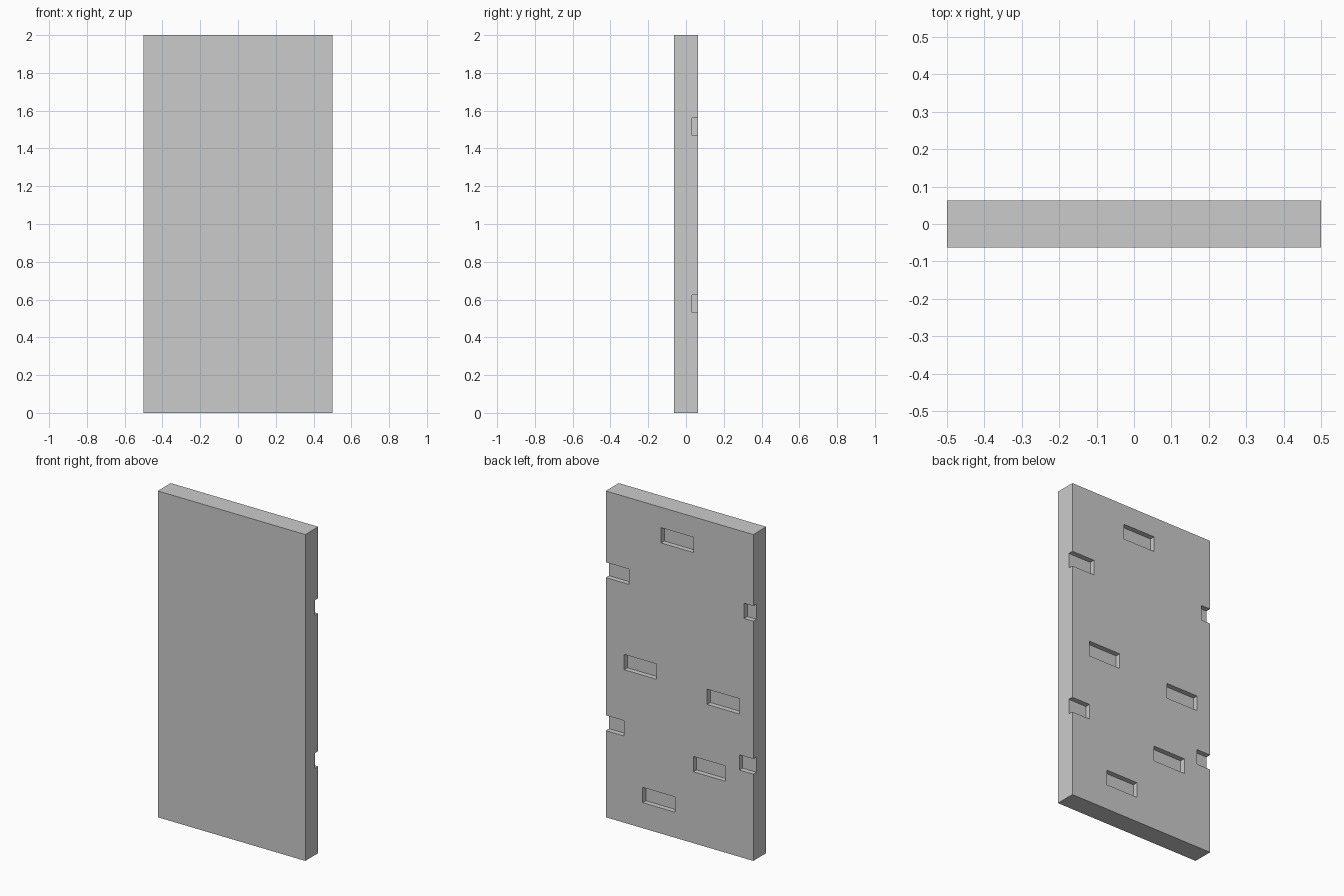
import bpy
import bmesh
from mathutils import Matrix, Vector

if "Cube" in bpy.data.objects:
    bpy.data.objects.remove(bpy.data.objects["Cube"])

U = 1 / 32            # layout grid step
W, D, H = 1.0, 0.125, 2.0
SLOT_W, SLOT_H, SLOT_DEPTH = 7 * U, 3 * U, U


def add_box(bm, lo, hi):
    lo, hi = Vector(lo), Vector(hi)
    m = Matrix.Translation((lo + hi) / 2) @ Matrix.Diagonal((*(hi - lo), 1))
    bmesh.ops.create_cube(bm, size=1, matrix=m)


def make_object(name, bm):
    mesh = bpy.data.meshes.new(name)
    bm.to_mesh(mesh)
    bm.free()
    obj = bpy.data.objects.new(name, mesh)
    bpy.context.collection.objects.link(obj)
    return obj


# Slab
bm = bmesh.new()
add_box(bm, (-W / 2, -D / 2, 0), (W / 2, D / 2, H))
slab = make_object("wall_panel", bm)

# Back recesses: left x and bottom z in grid steps; the edge ones run off the
# side and wrap round to the opposite edge
slots = [(-3, 57), (11, 47), (5, 30), (-13, 28), (12, 17), (-10, 14), (1, 5)]
bm = bmesh.new()
for gx, gz in slots:
    x, z = gx * U, gz * U
    starts = [x, x - W] if x + SLOT_W > W / 2 else [x]
    for x0 in starts:
        add_box(bm, (x0, D / 2 - SLOT_DEPTH, z),
                (x0 + SLOT_W, D / 2 + 0.1, z + SLOT_H))
cutter = make_object("recess_cutter", bm)
cutter.hide_render = True

# Carve the recesses, then discard the cutter
mod = slab.modifiers.new("recesses", 'BOOLEAN')
mod.operation = 'DIFFERENCE'
mod.solver = 'EXACT'
mod.object = cutter
bpy.context.view_layer.objects.active = slab
slab.select_set(True)
bpy.ops.object.modifier_apply(modifier=mod.name)
bpy.data.objects.remove(cutter, do_unlink=True)
